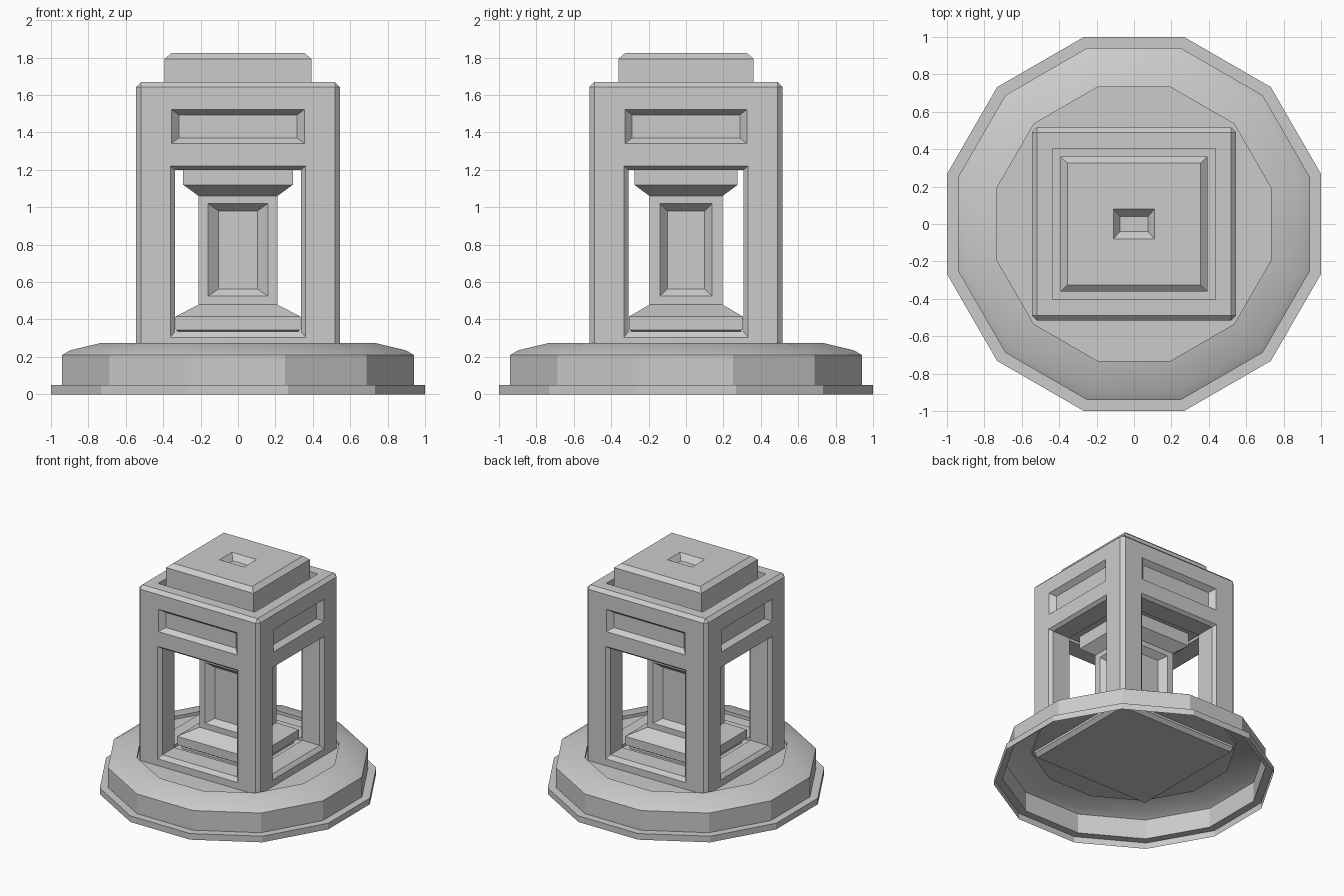
import bpy, bmesh, math

if "Cube" in bpy.data.objects:
    bpy.data.objects.remove(bpy.data.objects["Cube"])


def finish(name, bm):
    bmesh.ops.recalc_face_normals(bm, faces=bm.faces)
    me = bpy.data.meshes.new(name)
    bm.to_mesh(me)
    bm.free()
    ob = bpy.data.objects.new(name, me)
    bpy.context.collection.objects.link(ob)
    return ob


def skin(bm, rings):
    for r, s in zip(rings, rings[1:]):
        n = len(r)
        for i in range(n):
            j = (i + 1) % n
            bm.faces.new((r[i], r[j], s[j], s[i]))


def loft(name, sections, axis="Z"):
    """Closed solid through rectangles (half width, low, high, distance along axis)."""
    put = {"Z": lambda a, b, d: (a, b, d),
           "Y": lambda a, b, d: (a, d, b),
           "X": lambda a, b, d: (d, a, b)}[axis]
    bm = bmesh.new()
    rings = [[bm.verts.new(put(a, b, d)) for a, b in
              ((-w, lo), (w, lo), (w, hi), (-w, hi))] for w, lo, hi, d in sections]
    skin(bm, rings)
    bm.faces.new(rings[0])
    bm.faces.new(rings[-1])
    return finish(name, bm)


def apply(ob, mod):
    bpy.context.view_layer.objects.active = ob
    bpy.ops.object.modifier_apply(modifier=mod.name)


def cut(ob, cutter):
    cutter.hide_render = True
    mod = ob.modifiers.new("cut", "BOOLEAN")
    mod.operation = "DIFFERENCE"
    mod.solver = "EXACT"
    mod.object = cutter
    apply(ob, mod)
    bpy.data.objects.remove(cutter)


def recess(ob, outer, inner, surface, depth, axis, sides=(-1, 1)):
    """Tapered pocket cut into opposite faces of a part."""
    over = [2 * o - i for o, i in zip(outer, inner)]
    for s in sides:
        cut(ob, loft("cutter", [(*inner, s * (surface - depth)),
                                (*over, s * (surface + depth))], axis))


# Hollow twelve-sided foot, open underneath, with a slightly sunken top
bm = bmesh.new()
rings = []
for r, z in ((1.035, 0), (1.035, .05), (.973, .05), (.973, .21),
             (.93, .235), (.757, .275), (.757, .25)):
    rings.append([bm.verts.new((r * math.cos(math.radians(15 + 30 * i)),
                                r * math.sin(math.radians(15 + 30 * i)), z))
                  for i in range(12)])
skin(bm, rings)
bm.faces.new(rings[-1])
foot = finish("foot", bm)
foot.select_set(True)
bpy.context.view_layer.objects.active = foot
bpy.ops.object.shade_smooth_by_angle(angle=math.radians(28))
foot.select_set(False)

# Four-post housing with chamfered edges
X, Y = .545, .517
housing = loft("housing", [(X, -Y, Y, .205), (X, -Y, Y, 1.67)])
bev = housing.modifiers.new("bevel", "BEVEL")
bev.width = .027
bev.segments = 1
apply(housing, bev)

# Inner chamber, slightly larger than the windows
cut(housing, loft("cutter", [(.364, -.336, .336, .312), (.364, -.336, .336, 1.222)]))

# Windows with a tapered lip, then shallow upper panels
for axis, surf, inn in (("Y", Y, .337), ("X", X, .307)):
    for s in (-1, 1):
        cut(housing, loft("cutter", [(inn, .335, 1.2, s * .25),
                                     (inn, .335, 1.2, s * (surf - .025)),
                                     (inn + .05, .275, 1.24, s * (surf + .025))], axis))
recess(housing, (.355, 1.342, 1.523), (.316, 1.37, 1.493), Y, .04, "Y")
recess(housing, (.325, 1.342, 1.523), (.288, 1.37, 1.493), X, .04, "X")

# Sunken tray around the cap
cut(housing, loft("cutter", [(.435, -.405, .405, 1.62), (.435, -.405, .405, 1.75)]))

# Cap with a chamfered top and a small tapered socket
cap = loft("cap", [(.393, -.362, .362, 1.6), (.393, -.362, .362, 1.793),
                   (.355, -.325, .325, 1.825)])
recess(cap, (.11, -.08, .08), (.075, -.04, .04), 1.825, .045, "Z", (1,))

# Inner pedestal with flared ends and a panel on every side
pedestal = loft("pedestal", [(w, -d, d, z) for w, d, z in (
    (.31, .28, .3), (.31, .28, .33), (.335, .305, .345),
    (.335, .305, .415), (.21, .195, .48),
    (.21, .195, 1.06), (.293, .276, 1.12), (.293, .276, 1.23))])
recess(pedestal, (.16, .525, 1.02), (.104, .563, .98), .195, .045, "Y")
recess(pedestal, (.14, .525, 1.02), (.1, .563, .98), .21, .045, "X")
